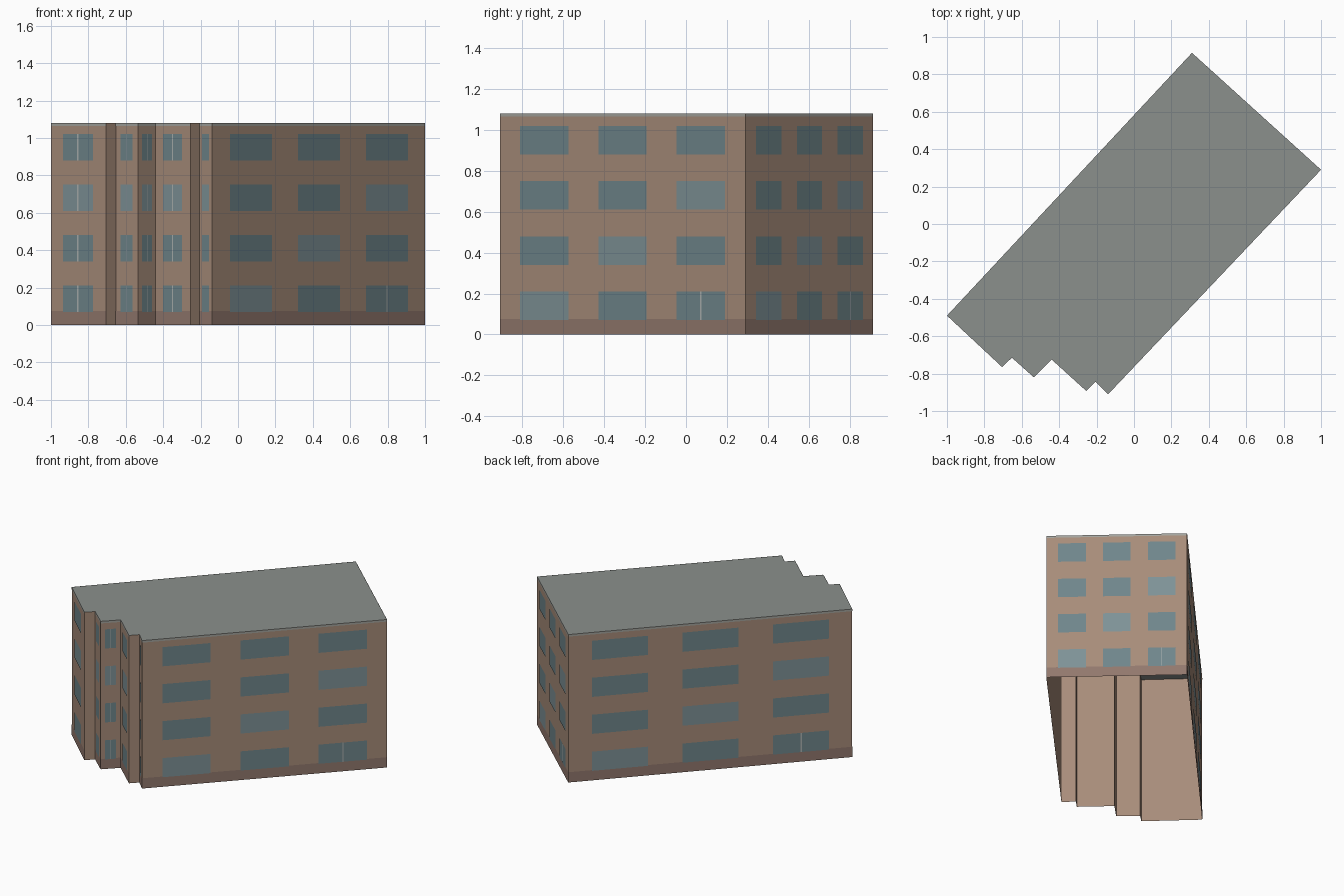
import bpy
from mathutils import Vector

if "Cube" in bpy.data.objects:
    bpy.data.objects.remove(bpy.data.objects["Cube"])

HEIGHT = 1.08
# Footprint, counter-clockwise from the left corner
PLAN = [Vector(p) for p in [
    (-1.0, -0.49), (-0.705, -0.765), (-0.653, -0.715), (-0.535, -0.82), (-0.44, -0.725),
    (-0.255, -0.893), (-0.205, -0.843), (-0.138, -0.91), (1.0, 0.29), (0.31, 0.915)]]
PLAIN_WALLS = {1, 5}          # short returns without windows
LONG_WALLS = {7, 8, 9}        # three windows per floor
FLOORS = [(0.07 + 0.27 * i, 0.21 + 0.27 * i) for i in range(4)]


def material(name, rgb):
    m = bpy.data.materials.new(name)
    m.diffuse_color = (*rgb, 1)
    m.use_nodes = True
    m.node_tree.nodes["Principled BSDF"].inputs["Base Color"].default_value = m.diffuse_color
    return m


BRICK = material("brick", (0.39, 0.265, 0.195))
PLINTH = material("plinth", (0.29, 0.19, 0.155))
ROOF = material("roof", (0.26, 0.28, 0.265))
TRIM = material("trim", (0.37, 0.37, 0.34))
GLASS = material("glass", (0.16, 0.24, 0.26))
PALE = material("pale_glass", (0.21, 0.29, 0.31))
FRAME = material("frame", (0.42, 0.45, 0.44))


def make_object(name, verts, faces, mat):
    me = bpy.data.meshes.new(name)
    me.from_pydata(verts, [], faces)
    me.materials.append(mat)
    ob = bpy.data.objects.new(name, me)
    bpy.context.collection.objects.link(ob)
    return ob


class Panels:
    """Collects flat rectangles lying just in front of the walls."""

    def __init__(self, name, mat, offset):
        self.name, self.mat, self.offset = name, mat, offset
        self.verts, self.faces = [], []

    def add(self, wall, u0, u1, z0, z1):
        a, b = PLAN[wall], PLAN[(wall + 1) % len(PLAN)]
        d = (b - a).normalized()
        out = Vector((d.y, -d.x)) * self.offset
        p, q = a.lerp(b, u0) + out, a.lerp(b, u1) + out
        n = len(self.verts)
        self.verts += [(*p, z0), (*q, z0), (*q, z1), (*p, z1)]
        self.faces.append((n, n + 1, n + 2, n + 3))

    def build(self):
        make_object(self.name, self.verts, self.faces, self.mat)


# Wall shell, open at the bottom, and flat roof
n = len(PLAN)
make_object("walls", [(*p, z) for z in (0, HEIGHT) for p in PLAN],
            [(i, (i + 1) % n, n + (i + 1) % n, n + i) for i in range(n)], BRICK)
make_object("roof", [(*p, HEIGHT) for p in PLAN], [tuple(range(n))], ROOF)

plinth = Panels("plinth_band", PLINTH, 0.001)
trim = Panels("roof_edge_band", TRIM, 0.001)
windows = Panels("windows", GLASS, 0.002)
pale = Panels("pale_windows", PALE, 0.002)
bars = Panels("window_bars", FRAME, 0.003)

for w in range(n):
    if w in PLAIN_WALLS:
        continue
    plinth.add(w, 0, 1, 0, 0.075)
    trim.add(w, 0, 1, 1.065, HEIGHT)
    for f, (z0, z1) in enumerate(FLOORS):
        if w in LONG_WALLS:
            # Three windows, the pale one stepping diagonally upwards
            for i in range(3):
                u = 0.083 + 0.319 * i
                (pale if i == f else windows).add(w, u, u + 0.197, z0, z1)
            if f == 0:
                bars.add(w, 0.8175, 0.8225, z0, z1)   # entrance door split
        else:
            # One divided window per floor
            (pale if f == 2 else windows).add(w, 0.22, 0.765, z0, z1)
            bars.add(w, 0.48, 0.505, z0, z1)

for part in (plinth, trim, windows, pale, bars):
    part.build()
